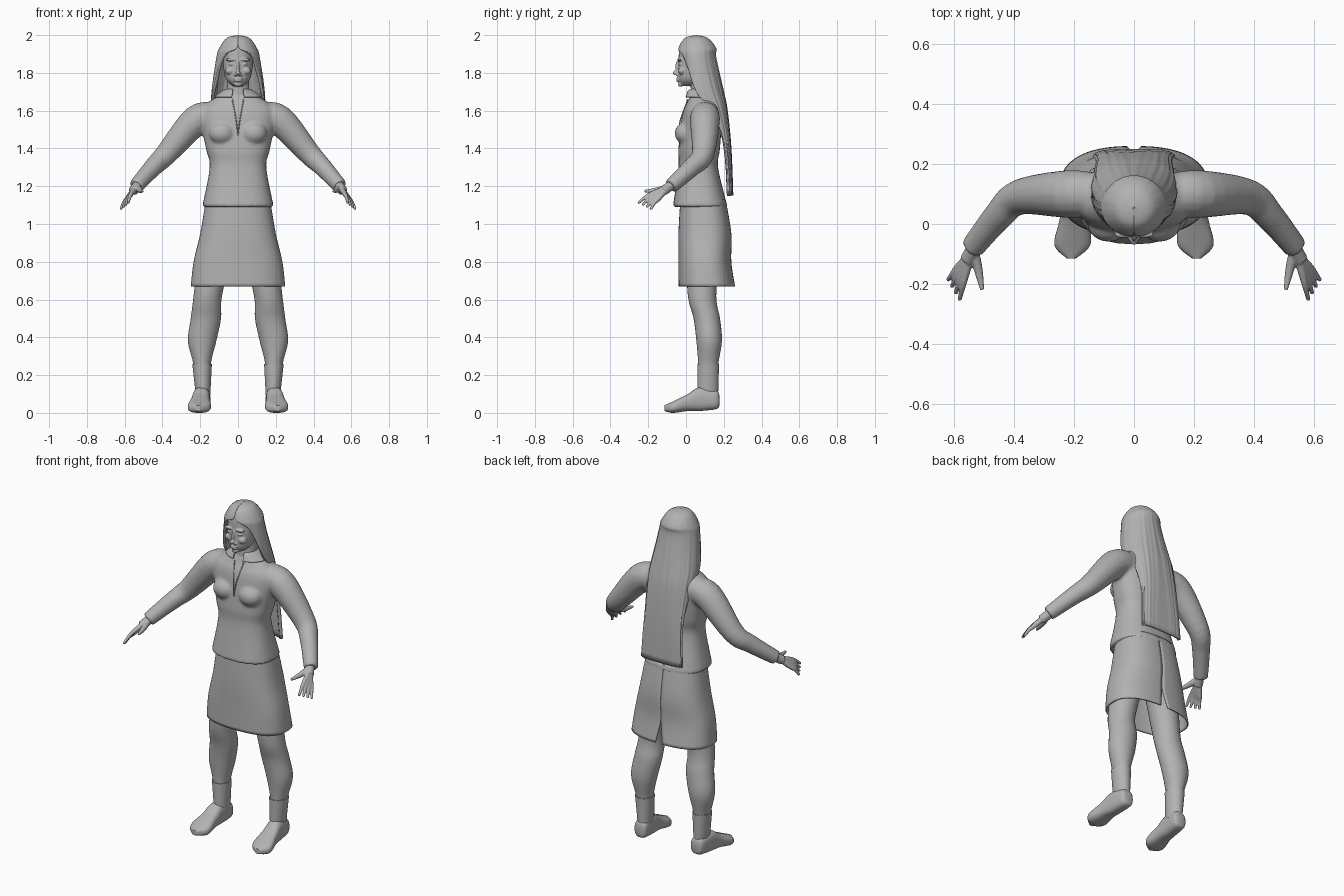
import bpy, bmesh
from math import sin, cos, pi, radians, copysign
from mathutils import Vector, Matrix

cube = bpy.data.objects.get("Cube")
if cube:
    bpy.data.objects.remove(cube)

GREY = (.45, .45, .45, 1)
grey = bpy.data.materials.new("plain grey")
grey.use_nodes = True
grey.diffuse_color = GREY
grey.node_tree.nodes["Principled BSDF"].inputs["Base Color"].default_value = GREY


# Readable rows for cross-sections
def section(z, front, back, half, shift=0):
    return [z, front, back, half, shift]


def joint(x, y, z, radius):
    return [x, y, z, radius]


def drape(z, middle, wide, deep, sweep=180):
    return [z, middle, wide, deep, sweep]


def slice_at(y, half, low, high):
    return [y, half, low, high]


def spline(rows, steps=5):
    """Smoothly resample a short list of rows."""
    smooth = []
    padded = [rows[0], *rows, rows[-1]]
    for before, start, end, after in zip(padded, padded[1:], padded[2:], padded[3:]):
        for step in range(steps):
            t = step / steps
            ease = t * t * (3 - 2 * t)
            leave, arrive = t * (1 - t) ** 2, t * t * (t - 1)
            smooth.append([b + (c - b) * ease + leave * (c - a) / 2 + arrive * (d - b) / 2
                           for a, b, c, d in zip(before, start, end, after)])
    return smooth + [list(rows[-1])]


def rounded(angle, power):
    """Point on a unit superellipse, starting at the back."""
    x, y = sin(angle), cos(angle)
    return copysign(abs(x) ** power, x), copysign(abs(y) ** power, y)


def circle(count, power=1):
    return [rounded(2 * pi * j / count, power) for j in range(count)]


def loft(bm, rings, closed=True):
    grid = [[bm.verts.new(point) for point in ring] for ring in rings]
    count = len(grid[0])
    faces = []
    for upper, lower in zip(grid, grid[1:]):
        for j in range(count if closed else count - 1):
            k = (j + 1) % count
            faces.append(bm.faces.new((upper[j], upper[k], lower[k], lower[j])))
    if closed:
        faces += [bm.faces.new(grid[0]), bm.faces.new(grid[-1])]
        bmesh.ops.recalc_face_normals(bm, faces=faces)


def stack(bm, rows, power=.9, side=1):
    """Horizontal sections from top to bottom."""
    loft(bm, [[(side * shift + half * x, (front + back) / 2 + (back - front) / 2 * y, z)
               for x, y in circle(32, power)]
              for z, front, back, half, shift in spline(rows)])


def tube(bm, rows, side=1):
    """Round limb along a path of joints."""
    rows = spline(rows)
    path = [Vector((side * x, y, z)) for x, y, z, radius in rows]
    rings = []
    for i, centre in enumerate(path):
        along = path[min(i + 1, len(path) - 1)] - path[max(i - 1, 0)]
        turn = along.to_track_quat('Z', 'Y')
        radius = rows[i][-1]
        rings.append([centre + turn @ Vector((x, y, 0)) * radius for x, y in circle(16)])
    loft(bm, rings)


def ball(bm, centre, size):
    place = Matrix.Translation(centre) @ Matrix.Diagonal((*size, 1))
    bmesh.ops.create_uvsphere(bm, u_segments=20, v_segments=12, radius=1, matrix=place)


def finish(bm, name, voxel=0, soften=0, thickness=0, offset=-1):
    mesh = bpy.data.meshes.new(name)
    bm.to_mesh(mesh)
    bm.free()
    mesh.materials.append(grey)
    thing = bpy.data.objects.new(name, mesh)
    bpy.context.collection.objects.link(thing)
    bpy.context.view_layer.objects.active = thing
    thing.select_set(True)
    bpy.ops.object.shade_smooth_by_angle(angle=radians(50))
    thing.select_set(False)
    if voxel:
        blend = thing.modifiers.new("blend", 'REMESH')
        blend.mode, blend.voxel_size, blend.use_smooth_shade = 'VOXEL', voxel, True
        relax = thing.modifiers.new("relax", 'SMOOTH')
        relax.factor, relax.iterations = .5, soften
    if thickness:
        cloth = thing.modifiers.new("cloth", 'SOLIDIFY')
        cloth.thickness, cloth.offset = thickness, offset


def shell(name, rows, thickness, offset=-1, turn=0, strands=0, power=lambda z: 1):
    """Open sheet wrapped around the body."""
    bm = bmesh.new()
    count = 120
    rings = []
    for z, middle, wide, deep, sweep in spline(rows):
        ring = []
        for j in range(count + 1):
            angle = radians(min(sweep, 179.9)) * (2 * j / count - 1)
            x, y = rounded(angle + turn, power(z))
            ripple = 1 + strands * (sin(17 * angle) + sin(29 * angle)) * min(1, 8 - 4 * z + .1)
            ring.append((wide * x * ripple, middle + deep * y * ripple, z))
        rings.append(ring)
    loft(bm, rings, closed=False)
    finish(bm, name, thickness=thickness, offset=offset)


# Shirt: torso, bust and sleeves blended together
bm = bmesh.new()
stack(bm, [section(z=1.7, front=.03, back=.13, half=.05),
           section(z=1.65, front=.01, back=.17, half=.15),
           section(z=1.58, front=-.02, back=.19, half=.2),
           section(z=1.4, front=-.04, back=.18, half=.17),
           section(z=1.3, front=-.04, back=.17, half=.15),
           section(z=1.09, front=-.07, back=.22, half=.19)], power=.8)
for side in (1, -1):
    ball(bm, centre=(side * .085, 0, 1.48), size=(.07, .06, .06))
    tube(bm, [joint(x=.12, y=.1, z=1.57, radius=.07),
              joint(x=.22, y=.1, z=1.55, radius=.08),
              joint(x=.38, y=.09, z=1.37, radius=.06),
              joint(x=.45, y=.03, z=1.3, radius=.05),
              joint(x=.54, y=-.08, z=1.2, radius=.04)], side)
finish(bm, "shirt", voxel=.009, soften=5)

# Collar and front opening
shell("collar", [drape(z=1.71, middle=.08, wide=.06, deep=.06, sweep=155),
                 drape(z=1.7, middle=.08, wide=.08, deep=.07, sweep=160),
                 drape(z=1.67, middle=.08, wide=.12, deep=.08, sweep=165)], .006, offset=1)
bm = bmesh.new()
for side in (1, -1):
    tube(bm, [joint(x=.03, y=.01, z=1.66, radius=.003),
              joint(x=.01, y=-.03, z=1.55, radius=.003),
              joint(x=0, y=-.04, z=1.47, radius=.003)], side)
finish(bm, "front_opening")

# Skirt with a slit at the back
shell("skirt", [drape(z=1.13, middle=.09, wide=.17, deep=.12),
                drape(z=.95, middle=.1, wide=.2, deep=.14),
                drape(z=.8, middle=.1, wide=.235, deep=.14),
                drape(z=.67, middle=.11, wide=.25, deep=.15, sweep=177)],
      .008, turn=pi, power=lambda z: .8)

# Head with neck and facial features
bm = bmesh.new()
stack(bm, [section(z=1.98, front=.02, back=.09, half=.03),
           section(z=1.94, front=-.03, back=.14, half=.07),
           section(z=1.86, front=-.04, back=.15, half=.08),
           section(z=1.77, front=-.04, back=.1, half=.065),
           section(z=1.73, front=-.02, back=.05, half=.025)])
stack(bm, [section(z=1.8, front=.03, back=.14, half=.055),
           section(z=1.62, front=.02, back=.14, half=.065)])
ball(bm, centre=(0, -.043, 1.83), size=(.009, .015, .035))   # nose bridge
ball(bm, centre=(0, -.054, 1.8), size=(.014, .016, .012))    # nose tip
for lip in (1.771, 1.759):
    ball(bm, centre=(0, -.042, lip), size=(.024, .01, .006))
ball(bm, centre=(0, -.028, 1.74), size=(.02, .014, .014))    # chin
for side in (1, -1):
    ball(bm, centre=(side * .013, -.045, 1.79), size=(.009, .01, .008))    # nostril
    ball(bm, centre=(side * .036, -.034, 1.87), size=(.03, .013, .008))    # brow
    ball(bm, centre=(side * .034, -.027, 1.846), size=(.017, .014, .009))  # eye
    ball(bm, centre=(side * .043, -.022, 1.81), size=(.026, .02, .02))     # cheek
finish(bm, "head", voxel=.004, soften=3)

# Long hair, round on the head and flatter down the back
shell("hair", [drape(z=2, middle=.055, wide=.001, deep=.001),
               drape(z=1.985, middle=.055, wide=.06, deep=.06),
               drape(z=1.93, middle=.06, wide=.1, deep=.1, sweep=175),
               drape(z=1.88, middle=.06, wide=.115, deep=.1, sweep=135),
               drape(z=1.7, middle=.09, wide=.14, deep=.11, sweep=107),
               drape(z=1.6, middle=.13, wide=.14, deep=.09, sweep=88),
               drape(z=1.4, middle=.18, wide=.13, deep=.06, sweep=75),
               drape(z=1.15, middle=.2, wide=.14, deep=.05, sweep=75)],
      .016, strands=.008, power=lambda z: min(1, max(.5, z - .8)))

for side, word in ((1, "left_"), (-1, "right_")):
    # Hand with splayed fingers
    bm = bmesh.new()
    wrist = Vector((.535, -.085, 1.2))
    palm = Vector((.555, -.12, 1.175))
    tube(bm, [joint(*wrist * 2 - palm, radius=.026), joint(*wrist, radius=.026),
              joint(*palm, radius=.026)], side)
    for i in range(4):
        knuckle = palm + Vector((.007, -.048, -.01)) + i * Vector((.009, .007, -.011))
        reach = Vector((.02, -.085, -.055)) + i * Vector((.004, .015, 0))
        bend = knuckle + reach / 2 + Vector((0, 0, .008))
        tube(bm, [joint(*(wrist + palm) / 2, radius=.016), joint(*knuckle, radius=.013),
                  joint(*bend, radius=.01), joint(*knuckle + reach, radius=.007)], side)
    tube(bm, [joint(*wrist, radius=.017), joint(x=.52, y=-.15, z=1.18, radius=.015),
              joint(x=.506, y=-.22, z=1.174, radius=.007)], side)
    finish(bm, word + "hand", voxel=.004, soften=3)

    # Leg
    bm = bmesh.new()
    stack(bm, [section(z=.85, front=0, back=.18, half=.09, shift=.12),
               section(z=.62, front=.01, back=.16, half=.075, shift=.16),
               section(z=.5, front=.04, back=.18, half=.08, shift=.17),
               section(z=.38, front=.055, back=.19, half=.075, shift=.19),
               section(z=.25, front=.065, back=.17, half=.045, shift=.19),
               section(z=.08, front=.065, back=.16, half=.035, shift=.185)], 1, side)
    finish(bm, word + "leg")

    # Sock
    bm = bmesh.new()
    stack(bm, [section(z=.26, front=.06, back=.175, half=.052, shift=.19),
               section(z=.09, front=.06, back=.17, half=.038, shift=.185)], 1, side)
    finish(bm, word + "sock")

    # Shoe, lofted from heel to toe and turned slightly outward
    bm = bmesh.new()
    rings = []
    for y, half, low, high in spline([slice_at(y=.177, half=.02, low=.04, high=.09),
                                      slice_at(y=.16, half=.04, low=.02, high=.12),
                                      slice_at(y=.07, half=.045, low=.01, high=.135),
                                      slice_at(y=.01, half=.05, low=.01, high=.1),
                                      slice_at(y=-.07, half=.06, low=0, high=.06),
                                      slice_at(y=-.115, half=.015, low=.01, high=.04)]):
        centre = side * (.2 - .08 * y)
        rings.append([(centre + half * x, y, (low + high) / 2 + z * (high - low) / 2)
                      for x, z in circle(32, power=.75)])
    loft(bm, rings)
    finish(bm, word + "shoe")
